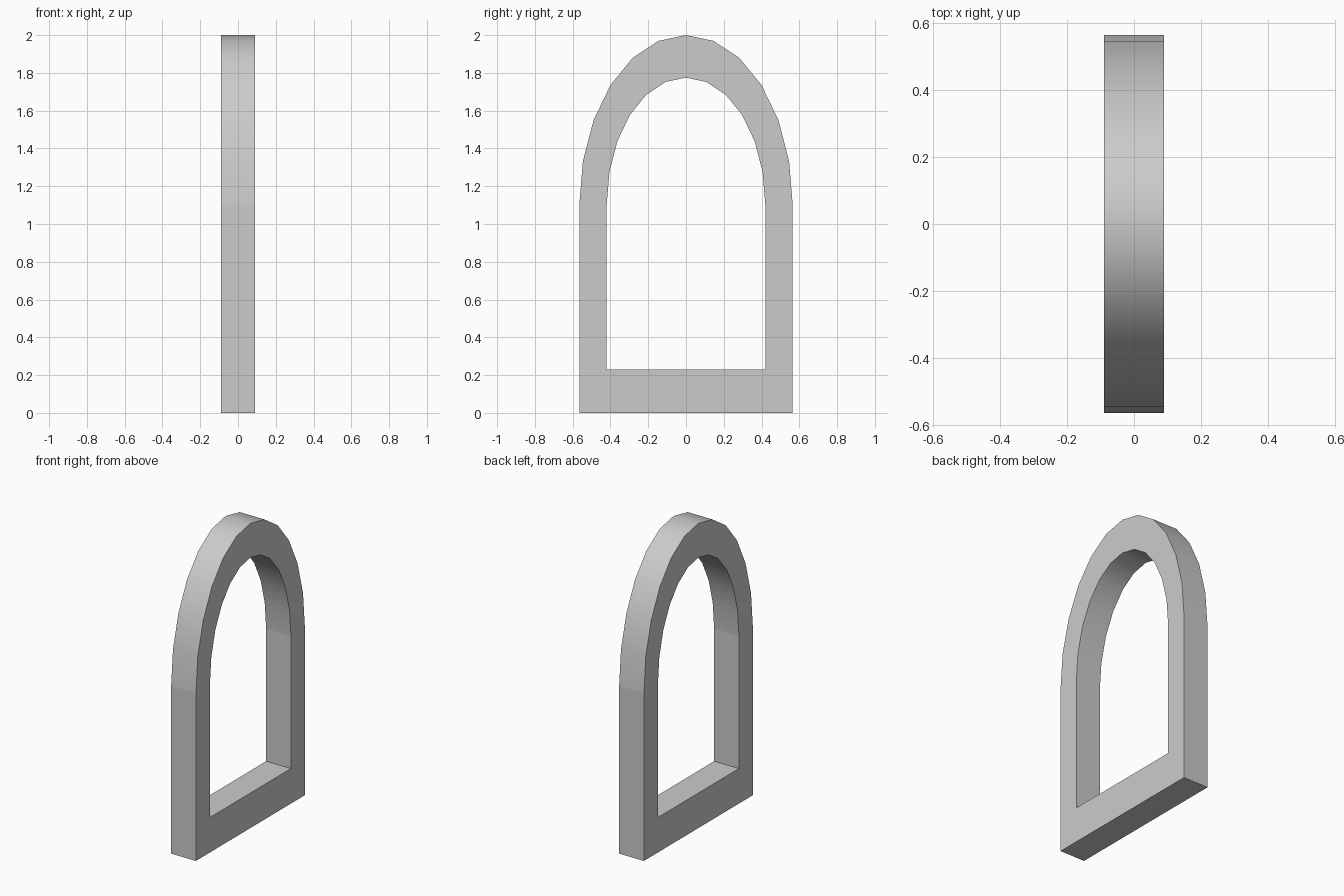
import bpy, bmesh
from math import sin, cos, pi, radians

cube = bpy.data.objects.get("Cube")
if cube:
    bpy.data.objects.remove(cube, do_unlink=True)

HALF_DEPTH = 0.09
SPRING = 1.1      # height where the arch begins
STEPS = 12        # segments in the arch


def arch_loop(half_width, rise, base):
    """Straight jambs topped by a half ellipse, as (y, z) points."""
    arc = [(half_width * cos(pi * i / STEPS), SPRING + rise * sin(pi * i / STEPS))
           for i in range(STEPS + 1)]
    return arc + [(-half_width, base), (half_width, base)]


# Plain grey finish
grey = bpy.data.materials.new("plain grey")
grey.use_nodes = True
colour = (0.6, 0.6, 0.6, 1)
grey.diffuse_color = colour
grey.node_tree.nodes["Principled BSDF"].inputs["Base Color"].default_value = colour

# Arched frame: ring between the outer and inner outlines, given depth along x
bm = bmesh.new()
outer = arch_loop(0.565, 0.9, 0)
inner = arch_loop(0.42, 0.675, 0.23)
rings = [[bm.verts.new((x, y, z)) for y, z in loop]
         for loop, x in ((outer, -HALF_DEPTH), (outer, HALF_DEPTH),
                         (inner, HALF_DEPTH), (inner, -HALF_DEPTH))]
count = len(outer)
for a, b in zip(rings, rings[1:] + rings[:1]):
    for i in range(count):
        j = (i + 1) % count
        bm.faces.new((a[i], a[j], b[j], b[i]))
bmesh.ops.recalc_face_normals(bm, faces=bm.faces)

# Smooth the arch, keeping corners and the spring line crisp
for face in bm.faces:
    face.smooth = True
for edge in bm.edges:
    at_spring = all(abs(v.co.z - SPRING) < 1e-4 for v in edge.verts)
    edge.smooth = edge.calc_face_angle() < radians(30) and not at_spring

mesh = bpy.data.meshes.new("arched_frame")
bm.to_mesh(mesh)
bm.free()
mesh.materials.append(grey)
frame = bpy.data.objects.new("arched_frame", mesh)
bpy.context.collection.objects.link(frame)
